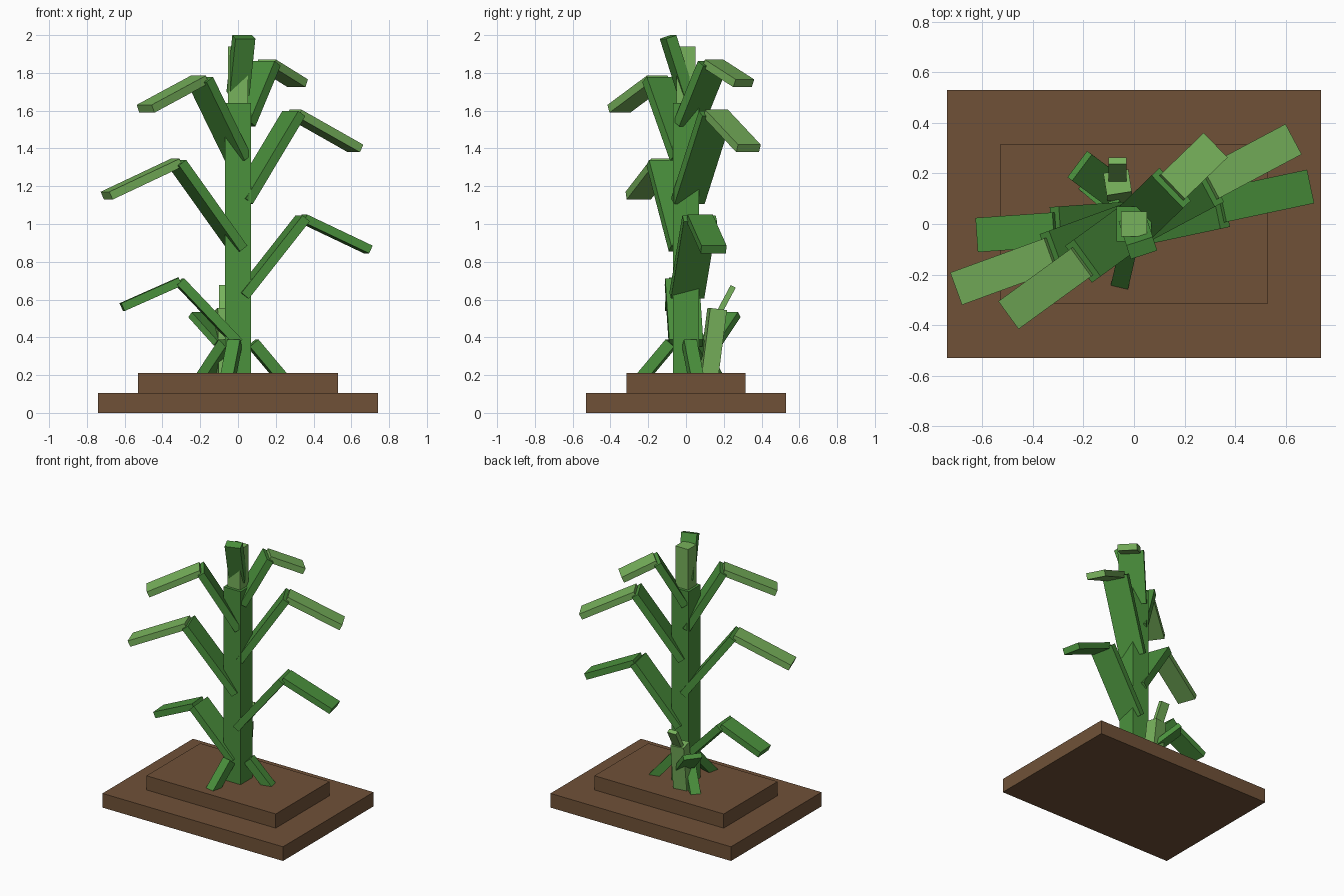
import bpy
from math import radians, cos, sin
from mathutils import Vector, Matrix

cube = bpy.data.objects.get("Cube")
if cube:
    bpy.data.objects.remove(cube, do_unlink=True)


def material(name, rgb):
    m = bpy.data.materials.new(name)
    m.use_nodes = True
    m.diffuse_color = (*rgb, 1)
    m.node_tree.nodes["Principled BSDF"].inputs["Base Color"].default_value = (*rgb, 1)
    return m


SOIL = material("soil_brown", (0.16, 0.083, 0.039))
GREEN = material("stalk_green", (0.07, 0.285, 0.046))
LIGHT = material("young_green", (0.185, 0.445, 0.106))


def box(name, size, matrix, mat):
    bpy.ops.mesh.primitive_cube_add(size=1)
    ob = bpy.context.object
    ob.name = name
    ob.data.transform(matrix @ Matrix.Diagonal((*size, 1)))
    ob.data.materials.append(mat)
    return ob


def block(name, half_x, half_y, z0, z1, mat):
    size = (2 * half_x, 2 * half_y, z1 - z0)
    return box(name, size, Matrix.Translation((0, 0, (z0 + z1) / 2)), mat)


def plank(name, a, b, azimuth, width, thick, mat):
    """Box running from a to b, its width level and square to the azimuth."""
    a, b = Vector(a), Vector(b)
    along = (b - a).normalized()
    t = radians(azimuth)
    side = Vector((-sin(t), cos(t), 0))
    side = (side - along * side.dot(along)).normalized()
    rot = Matrix((side, along.cross(side), along)).transposed().to_4x4()
    return box(name, (width, thick, (b - a).length),
               Matrix.Translation((a + b) / 2) @ rot, mat)


def polar(azimuth, r, z):
    t = radians(azimuth)
    return (r * cos(t), r * sin(t), z)


# Stepped soil base
block("base_slab", 0.74, 0.53, 0, 0.105, SOIL)
block("soil_mound", 0.53, 0.315, 0.105, 0.21, SOIL)

# Stalk
block("stalk", 0.07, 0.07, 0.21, 1.64, GREEN)
block("stalk_tip", 0.052, 0.05, 1.64, 1.94, LIGHT)

# Leaves: azimuth, then radius and height of root, bend and tip
leaves = [
    ("lower_left", 12, (0.02, 0.62), (0.35, 1.03), (0.705, 0.865), GREEN),
    ("middle_left", 28, (0.02, 1.12), (0.335, 1.585), (0.705, 1.4), LIGHT),
    ("upper_left", 44, (0.02, 1.53), (0.205, 1.85), (0.44, 1.745), LIGHT),
    ("lower_right", 184, (0, 0.37), (0.31, 0.695), (0.615, 0.56), GREEN),
    ("middle_right", 200, (0, 0.87), (0.345, 1.325), (0.74, 1.15), LIGHT),
    ("upper_right", 216, (0, 1.35), (0.25, 1.765), (0.605, 1.61), LIGHT),
]
for name, az, root, bend, tip, mat in leaves:
    plank(name + "_leaf_stem", polar(az, *root), polar(az, *bend), az, 0.18, 0.05, GREEN)
    plank(name + "_leaf_blade", polar(az, *bend), polar(az, *tip), az, 0.136, 0.045, mat)
plank("top_leaf", polar(-72, 0, 1.69), polar(-72, 0.1, 1.99), -72, 0.11, 0.06, GREEN)

# Prop roots
for name, az in (("left", 13), ("front", -103), ("back", 140)):
    plank(name + "_root", polar(az, 0.08, 0.37), polar(az, 0.235, 0.19), az, 0.07, 0.06, GREEN)

# Small side shoot at the back
plank("shoot_stem", (-0.06, 0.12, 0.2), (-0.065, 0.165, 0.55), 99, 0.1, 0.09, LIGHT)
plank("shoot_tip", (-0.065, 0.175, 0.53), (-0.065, 0.25, 0.67), 90, 0.07, 0.03, LIGHT)
plank("shoot_leaf", (-0.08, 0.13, 0.37), (-0.215, 0.23, 0.52), 143, 0.13, 0.035, GREEN)
